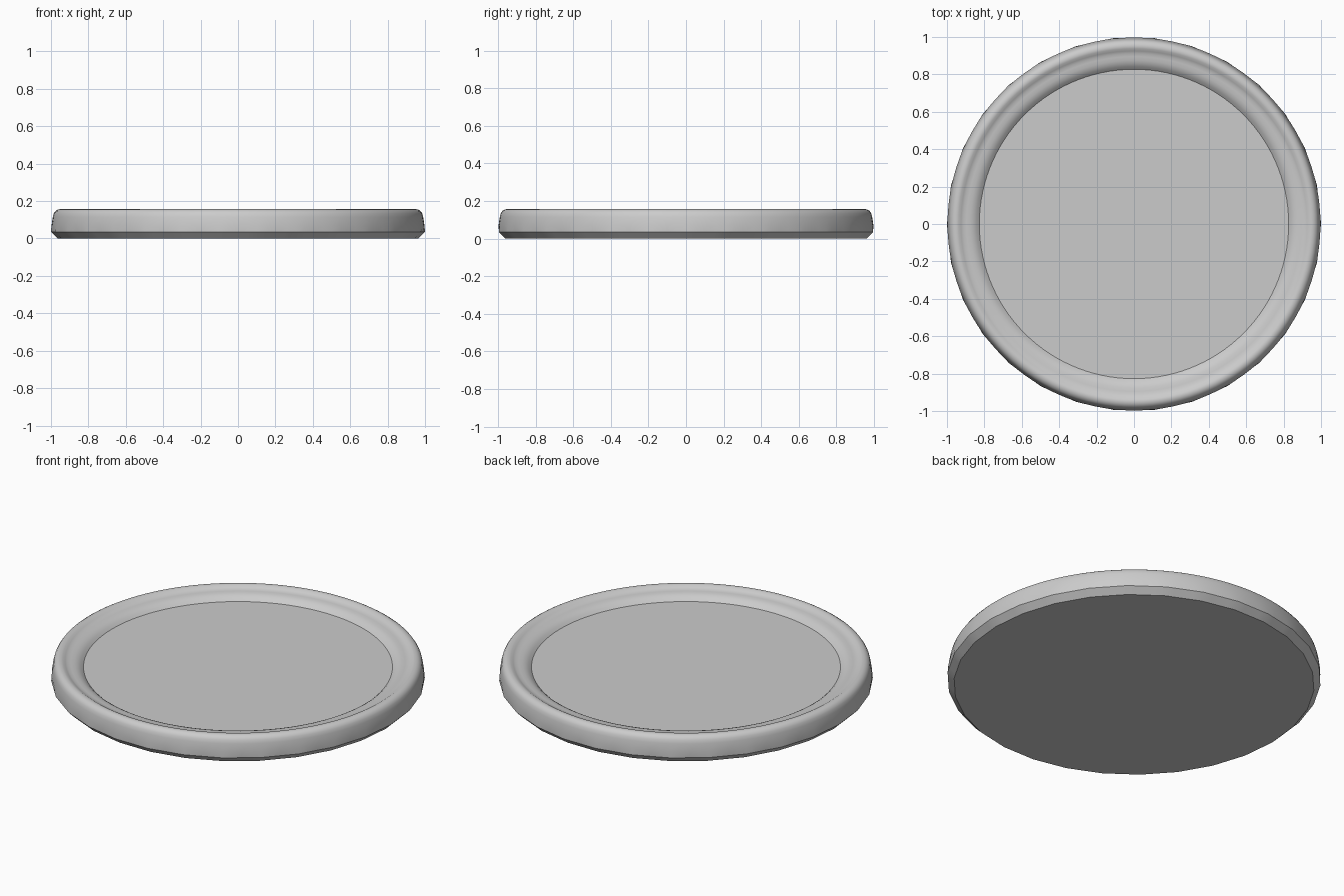
import bpy, bmesh, math

if "Cube" in bpy.data.objects:
    bpy.data.objects.remove(bpy.data.objects["Cube"])

SEGS = 120       # smooth upper rim
SIDES = 30       # coarser polygon around the base
STEP = 2 * math.pi / SIDES

# Profile from base to floor: radius, height, follows the 30-sided outline
profile = [
    (0.965, 0.0, True), (1.0, 0.035, True),
    (0.997, 0.07, False), (0.99, 0.115, False), (0.985, 0.134, False),
    (0.976, 0.147, False), (0.963, 0.155, False), (0.95, 0.157, False),
    (0.938, 0.155, False), (0.925, 0.147, False), (0.912, 0.141, False),
    (0.895, 0.139, False), (0.875, 0.137, False), (0.857, 0.131, False),
    (0.842, 0.122, False), (0.827, 0.108, False),
]


def ring(bm, r, z, faceted):
    verts = []
    for i in range(SEGS):
        a = 2 * math.pi * i / SEGS
        k = r
        if faceted:
            k *= math.cos(STEP / 2) / math.cos(a % STEP - STEP / 2)
        verts.append(bm.verts.new((k * math.cos(a), k * math.sin(a), z)))
    return verts


# Round dish: base, stepped rim and recessed floor
bm = bmesh.new()
rings = [ring(bm, *p) for p in profile]
for low, high in zip(rings, rings[1:]):
    for i in range(SEGS):
        j = (i + 1) % SEGS
        bm.faces.new((low[i], low[j], high[j], high[i]))
bm.faces.new(rings[0][::-1])
bm.faces.new(rings[-1])
bmesh.ops.recalc_face_normals(bm, faces=bm.faces)
mesh = bpy.data.meshes.new("round_tray")
bm.to_mesh(mesh)
bm.free()

tray = bpy.data.objects.new("round_tray", mesh)
bpy.context.collection.objects.link(tray)
bpy.context.view_layer.objects.active = tray
tray.select_set(True)
bpy.ops.object.shade_smooth_by_angle(angle=math.radians(32))
